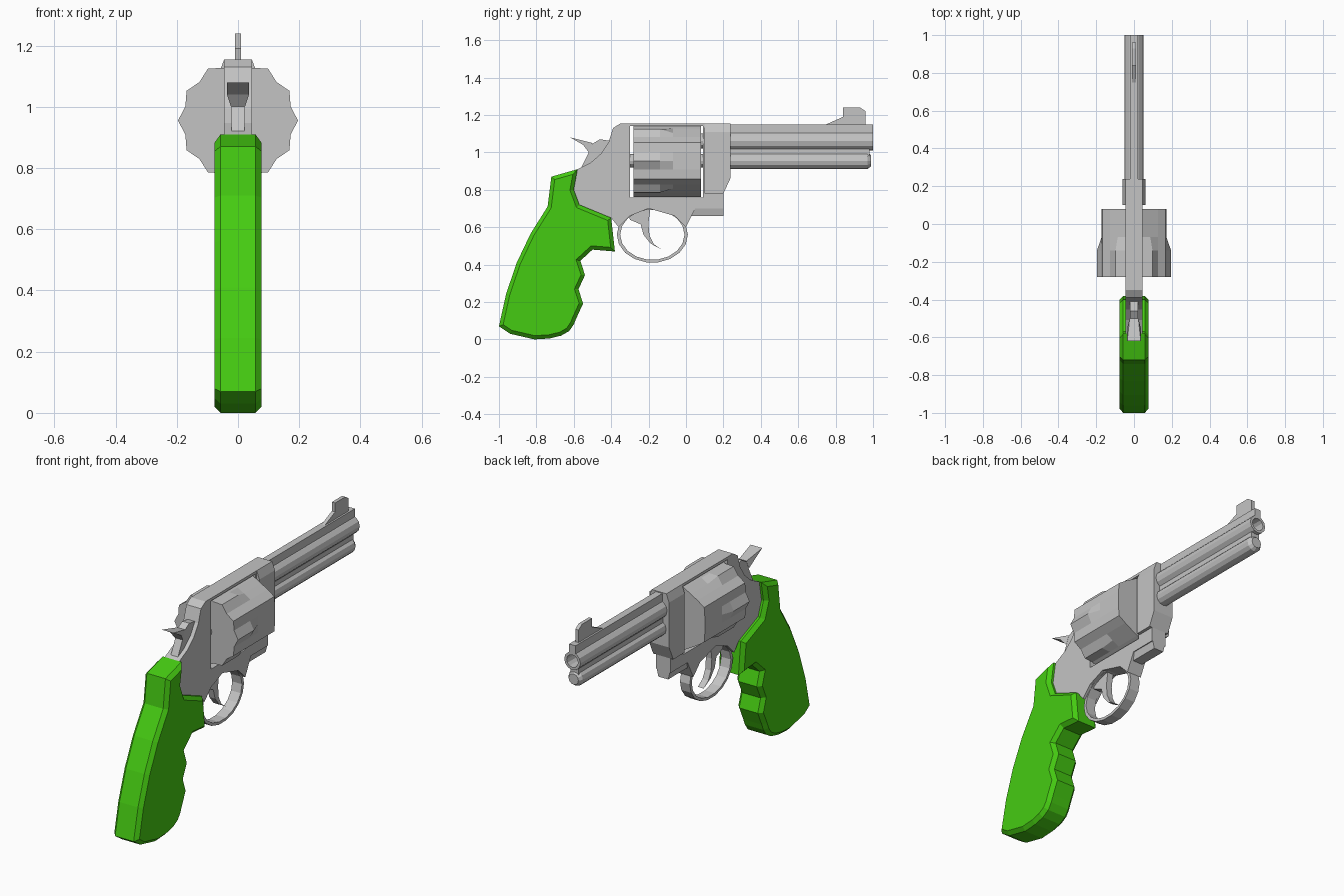
import bpy, bmesh, math

if "Cube" in bpy.data.objects:
    bpy.data.objects.remove(bpy.data.objects["Cube"])


def material(name, colour):
    mat = bpy.data.materials.new(name)
    mat.use_nodes = True
    mat.diffuse_color = colour
    mat.node_tree.nodes["Principled BSDF"].inputs["Base Color"].default_value = colour
    return mat


STEEL = material("steel grey", (0.55, 0.55, 0.55, 1))
GREEN = material("grip green", (0.06, 0.6, 0.006, 1))

# Shared heights and half widths
TOP = 1.155
BORE = 1.06
AXLE = 0.955
FRAME_HALF = 0.045
BLOCK_HALF = 0.062


def finish(name, bm, mat):
    bmesh.ops.recalc_face_normals(bm, faces=bm.faces)
    mesh = bpy.data.meshes.new(name)
    bm.to_mesh(mesh)
    bm.free()
    mesh.materials.append(mat)
    bpy.context.collection.objects.link(bpy.data.objects.new(name, mesh))


def box(back, front, bottom, top):
    return [(back, bottom), (front, bottom), (front, top), (back, top)]


def ellipse(centre, radius_y, radius_z, sides=18):
    angles = [math.tau * i / sides for i in range(sides)]
    return [(centre[0] + radius_y * math.cos(a), centre[1] + radius_z * math.sin(a))
            for a in angles]


def curve(start, control, end, steps=4):
    """Sample a quadratic curve between two profile points."""
    points = []
    for i in range(steps + 1):
        t = i / steps
        points.append(tuple((1 - t) ** 2 * a + 2 * t * (1 - t) * b + t * t * c
                            for a, b, c in zip(start, control, end)))
    return points


def plate(name, half, *loops, mat=STEEL, bevel=0, narrow=None):
    """Extrude a side profile (y, z) to both sides; further loops are holes.
    narrow = (test on a vertex position, half width used where it holds)."""
    bm = bmesh.new()
    for loop in loops:
        right, left = [[bm.verts.new((x, y, z)) for y, z in loop] for x in (-half, half)]
        for i in range(len(loop)):
            bm.faces.new((right[i - 1], right[i], left[i], left[i - 1]))
        if len(loops) == 1:
            bm.faces.new(right)
            bm.faces.new(left)
    if len(loops) > 1:
        for side in (-1, 1):
            rim = [e for e in bm.edges if all(v.co.x * side > 0 for v in e.verts)]
            bmesh.ops.triangle_fill(bm, edges=rim, use_beauty=True)
    if bevel:
        bmesh.ops.recalc_face_normals(bm, faces=bm.faces)
        rim = [e for e in bm.edges if e.verts[0].co.x * e.verts[1].co.x > 0]
        bmesh.ops.bevel(bm, geom=rim, offset=bevel, segments=1, affect='EDGES',
                        clamp_overlap=True)
    if narrow:
        test, width = narrow
        for vert in bm.verts:
            if test(vert.co):
                vert.co.x = math.copysign(width, vert.co.x)
    finish(name, bm, mat)


def loft(name, height, rings, sides=12, shape=lambda i, radius: radius):
    """Skin rings (y, radius) around an axis along y."""
    bm = bmesh.new()
    skins = []
    for y, radius in rings:
        ring = []
        for i in range(sides):
            angle = math.tau * i / sides
            r = shape(i, radius)
            ring.append(bm.verts.new((r * math.cos(angle), y, height + r * math.sin(angle))))
        skins.append(ring)
    for near, far in zip(skins, skins[1:]):
        for i in range(sides):
            bm.faces.new((near[i - 1], near[i], far[i], far[i - 1]))
    bm.faces.new(skins[0])
    bm.faces.new(skins[-1])
    finish(name, bm, STEEL)


# Frame: curved rear, seam shared with the grip, window for the cylinder
seam = [(-0.58, 0.91), (-0.6, 0.8), (-0.57, 0.72), (-0.4, 0.65)]
frame_rear = curve((-0.39, 1.13), (-0.42, 0.97), seam[0])
guard_arch = [(-0.36, 0.6), (-0.3, 0.66), (-0.2, 0.7), (-0.06, 0.66), (0, 0.6)]
frame_front = [(0.05, 0.7), (0.2, 0.7), (0.2, 0.8), (0.235, 0.86), (0.235, TOP)]
plate("frame", FRAME_HALF,
      [(-0.35, TOP)] + frame_rear + seam[1:] + guard_arch + frame_front,
      box(-0.3, 0.09, 0.76, 1.14))
plate("frame_lower_lug", FRAME_HALF, box(0, 0.2, 0.66, 0.72),
      narrow=(lambda co: co.z < 0.7, 0.03))

# Wider block holding the barrel, narrowing to the top strap
plate("front_block", BLOCK_HALF,
      [(0.1, 1.11), (0.1, 0.78), (0.2, 0.78), (0.237, 0.86), (0.237, 1.11)])
plate("front_block_top", BLOCK_HALF, box(0.1, 0.237, 1.11, TOP),
      narrow=(lambda co: co.z > 1.13, FRAME_HALF))

# Trigger guard ring and curved trigger
guard_centre = (-0.18, 0.56)
plate("trigger_guard", 0.03, ellipse(guard_centre, 0.19, 0.15),
      ellipse(guard_centre, 0.172, 0.135))
tip = (-0.13, 0.48)
plate("trigger", 0.018, curve((-0.24, 0.7), (-0.27, 0.53), tip)
      + curve(tip, (-0.23, 0.52), (-0.19, 0.7))[1:])
plate("trigger_base", 0.018, [(-0.31, 0.69), (-0.3, 0.64), (-0.23, 0.61), (-0.2, 0.7)])

# Hammer with a wide thumb spur
plate("hammer", 0.022, [(-0.51, 1.04), (-0.46, 1.07), (-0.4, 1.06), (-0.4, 0.9),
                        (-0.56, 0.92), (-0.52, 1)])
plate("hammer_spur", 0.036, [(-0.62, 1.08), (-0.5, 1.05), (-0.52, 1), (-0.55, 1.04)],
      narrow=(lambda co: co.y > -0.54, 0.023))


# Scalloped cylinder: every second ridge is cut toward the front as a flute
def scallop(i, radius):
    if i % 2:
        return 0.178
    return 0.194 if i % 4 else radius


ridge, flute = 0.196, 0.172
loft("cylinder", AXLE, [(-0.28, ridge), (-0.14, ridge), (-0.07, flute), (0.08, flute)],
     sides=24, shape=scallop)
loft("cylinder_axle", AXLE, [(-0.31, 0.035), (0.11, 0.035)])
loft("barrel_throat", BORE, [(0.07, 0.04), (0.11, 0.04)])

# Hollow barrel, lug below it, and sighting rib
loft("barrel", BORE, [(0.2, 0.05), (1, 0.05), (1, 0.035), (0.85, 0.035)])
loft("ejector_lug", AXLE, [(0.2, 0.044), (0.97, 0.044), (0.99, 0.03)])
plate("barrel_web", 0.025, box(0.2, 0.98, 0.97, 1.02))
plate("sight_rib", 0.02, box(0.2, 1, 1.1, 1.15))
plate("front_sight", 0.01, [(0.75, 1.15), (0.84, 1.19), (0.84, 1.24), (0.93, 1.24),
                            (0.96, 1.22), (0.96, 1.15)])

# Grip: curved back, finger grooves down the front, rounded butt
grip_back = curve((-1, 0.07), (-0.94, 0.43), (-0.74, 0.71))
finger_rest = [(-0.38, 0.47), (-0.5, 0.48)]
grooves = [(-0.565 + 0.03 * (k % 2) - 0.005 * k, 0.42 - 0.076 * k) for k in range(5)]
butt = curve((-0.6, 0.08), (-0.63, 0), (-0.81, 0)) + [(-0.94, 0.03)]
plate("grip", 0.077, grip_back + [(-0.72, 0.87)] + seam + finger_rest + grooves + butt,
      mat=GREEN, bevel=0.02)
